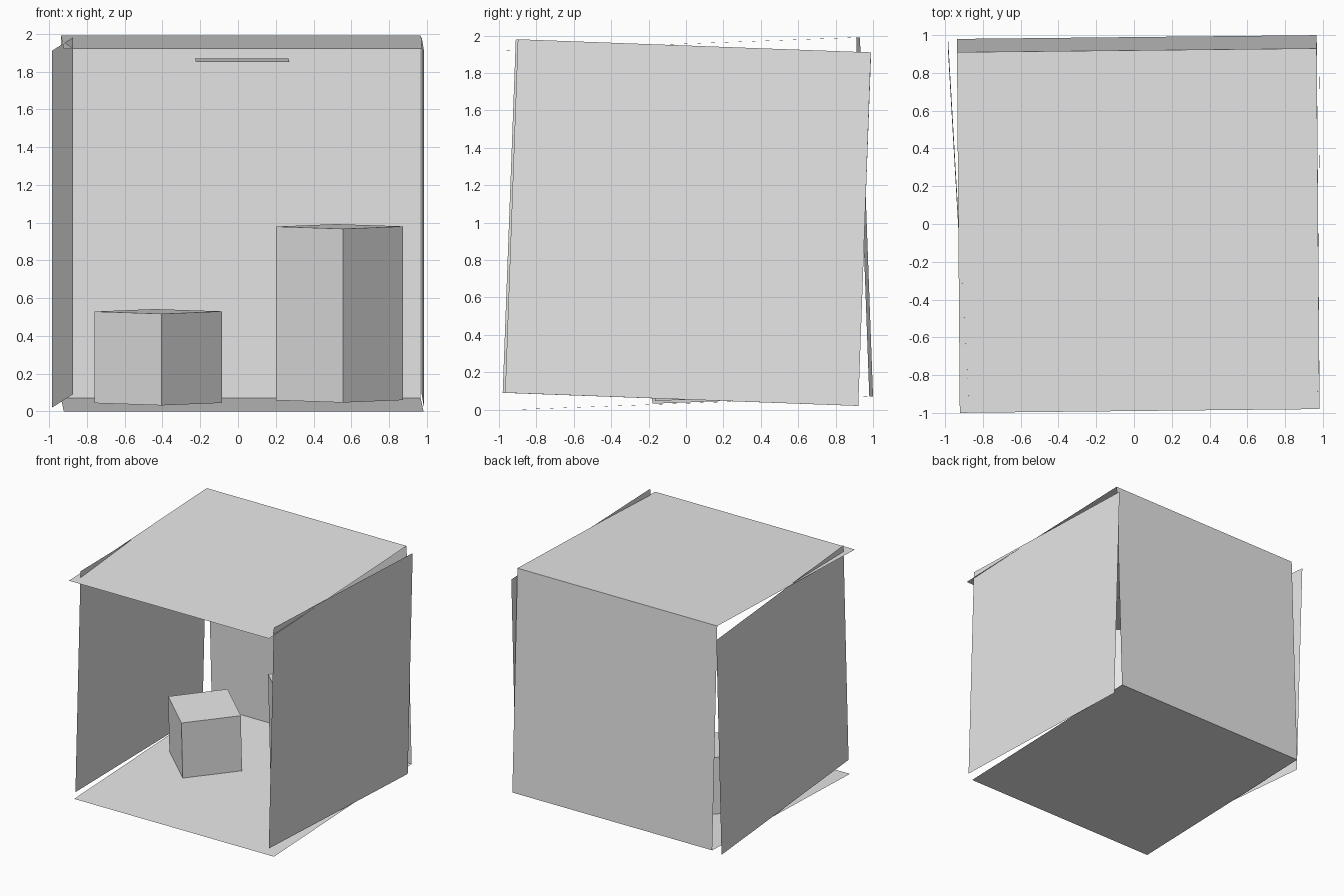
import bpy
import bmesh
from mathutils import Matrix, Vector

cube = bpy.data.objects.get("Cube")
if cube:
    bpy.data.objects.remove(cube, do_unlink=True)

# One plain grey for everything
grey = bpy.data.materials.new("plain_grey")
grey.use_nodes = True
GREY = (0.8, 0.8, 0.8, 1)
grey.diffuse_color = GREY
grey.node_tree.nodes["Principled BSDF"].inputs["Base Color"].default_value = GREY


def frame(center, u, v, w):
    """Matrix that maps a unit primitive onto the edges u, v, w."""
    m = Matrix((u, v, w)).transposed().to_4x4()
    return Matrix.Translation(center) @ m


def finish(name, bm):
    mesh = bpy.data.meshes.new(name)
    bm.to_mesh(mesh)
    bm.free()
    mesh.materials.append(grey)
    obj = bpy.data.objects.new(name, mesh)
    bpy.context.collection.objects.link(obj)


def panel(name, center, u, v):
    bm = bmesh.new()
    m = frame(Vector(center), u, v, u.cross(v).normalized())
    bmesh.ops.create_grid(bm, x_segments=1, y_segments=1, size=0.5, matrix=m)
    finish(name, bm)


def block(name, corner, u, v, w):
    bm = bmesh.new()
    m = frame(Vector(corner) + (u + v + w) / 2, u, v, w)
    bmesh.ops.create_cube(bm, size=1, matrix=m)
    finish(name, bm)


# Shared edges of the slightly tilted room
across = Vector((1.905, 0.02, 0))
deep = Vector((-0.015, 1.91, 0.07))
up = Vector((0, -0.07, 1.92))
floor_center = Vector((0.0225, 0.035, 0.035))

# Floor, ceiling and back wall
panel("floor", floor_center, across, deep)
panel("ceiling", floor_center + up, across, deep)
panel("back_wall", floor_center + (deep + up) / 2, across, up)

# Side walls lean the other way
panel("left_wall", (0.979, 0.011, 1.0), Vector((0.012, 1.888, -0.07)), Vector((0, 0.068, 1.89)))
panel("right_wall", (-0.93, 0.005, 1.0), Vector((-0.11, 1.9, -0.07)), Vector((0, 0.07, 1.89)))

# Square lamp just below the ceiling
panel("ceiling_lamp", (0.0225, -0.03, 1.86), across * 0.26, deep * 0.26)

# Two turned blocks on the floor
side_a = Vector((0.32, 0.357, 0.013))
side_b = Vector((-0.355, 0.325, 0.012))
rise = Vector((0, -0.037, 1))
block("tall_block", (0.555, -0.165, 0.047), side_a, side_b, rise * 0.92)
block("short_block", (-0.405, -0.18, 0.032), side_a, side_b, rise * 0.485)
